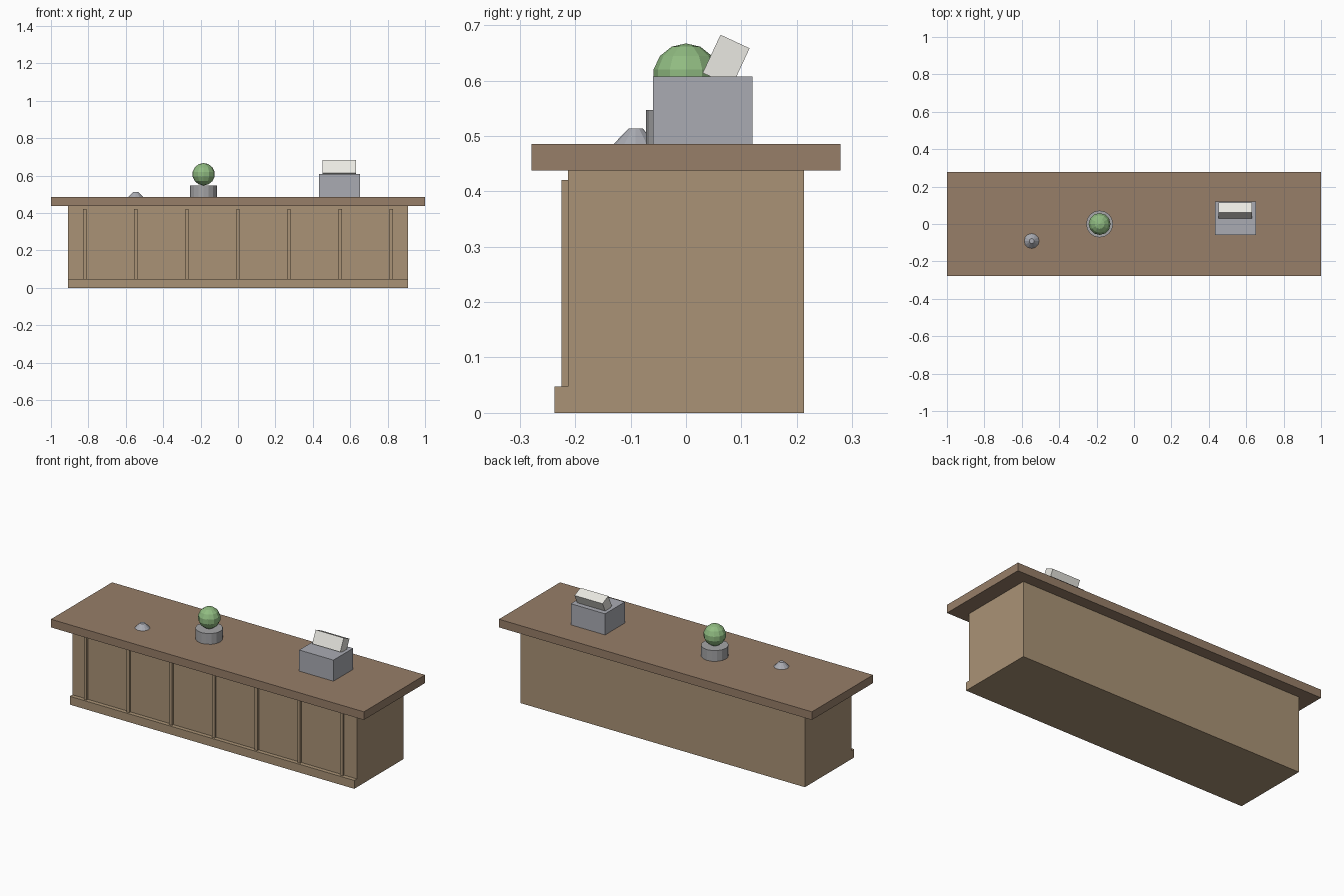
import bpy
from math import radians

if "Cube" in bpy.data.objects:
    bpy.data.objects.remove(bpy.data.objects["Cube"])


def material(name, rgb):
    m = bpy.data.materials.new(name)
    m.diffuse_color = (*rgb, 1)
    m.use_nodes = True
    m.node_tree.nodes["Principled BSDF"].inputs["Base Color"].default_value = m.diffuse_color
    return m


wood = material("wood", (0.40, 0.29, 0.18))
top_wood = material("top_wood", (0.31, 0.21, 0.14))
metal = material("metal", (0.40, 0.41, 0.45))
stone = material("stone", (0.38, 0.38, 0.39))
green = material("leaf_green", (0.28, 0.50, 0.22))
cream = material("cream", (0.82, 0.81, 0.76))


def finish(name, mat):
    o = bpy.context.object
    o.name = name
    o.data.materials.append(mat)
    return o


def box(name, x, y, z, mat):
    """Box from (min, max) ranges."""
    bpy.ops.mesh.primitive_cube_add(size=1, location=[sum(r) / 2 for r in (x, y, z)])
    o = finish(name, mat)
    o.scale = [r[1] - r[0] for r in (x, y, z)]
    return o


def frustum(name, x, y, z, r1, r2, sides, mat):
    bpy.ops.mesh.primitive_cone_add(vertices=sides, radius1=r1, radius2=r2,
                                    depth=z[1] - z[0], location=(x, y, sum(z) / 2))
    return finish(name, mat)


# Counter body, top and skirting
box("counter_body", (-0.909, 0.909), (-0.213, 0.213), (0, 0.44), wood)
box("counter_top", (-1, 1), (-0.279, 0.279), (0.438, 0.485), top_wood)
box("skirting", (-0.909, 0.909), (-0.237, -0.213), (0, 0.048), wood)

# Front battens
for i in range(7):
    x = (i - 3) * 0.273
    box(f"batten_{i + 1}", (x - 0.009, x + 0.009), (-0.225, -0.212), (0.048, 0.42), wood)

# Service bell
frustum("bell", -0.547, -0.091, (0.485, 0.513), 0.04, 0.013, 12, metal)

# Plant pot and round plant
frustum("plant_pot", -0.184, 0, (0.485, 0.547), 0.072, 0.072, 16, stone)
bpy.ops.mesh.primitive_uv_sphere_add(segments=12, ring_count=7, radius=0.06,
                                     location=(-0.184, 0, 0.607))
finish("plant", green)

# Cash register with tilted display
box("register_body", (0.433, 0.652), (-0.06, 0.12), (0.485, 0.607), metal)
display = box("register_display", (0.453, 0.632), (0.0435, 0.1015), (0.598, 0.674), cream)
display.rotation_euler.x = radians(-25)
